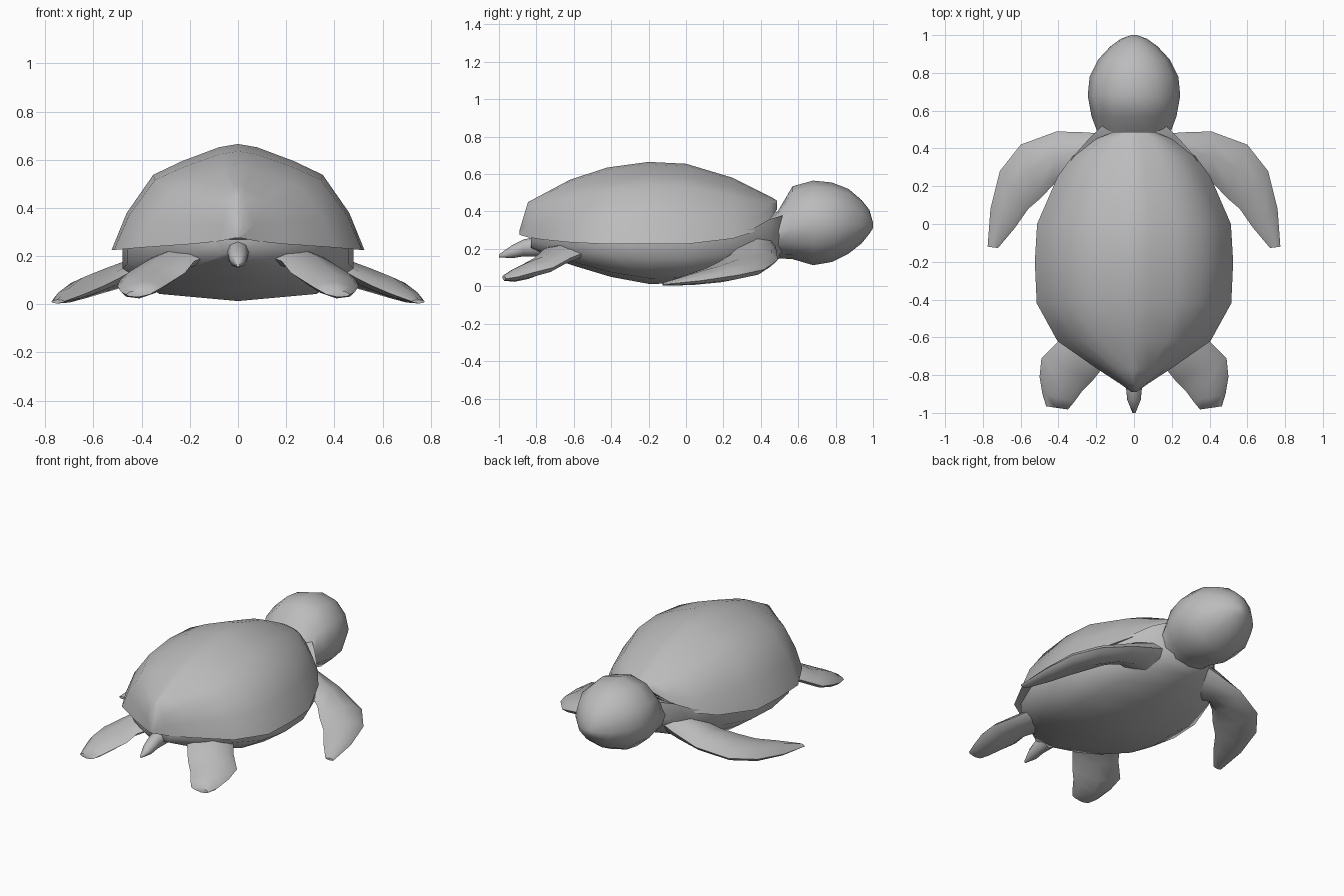
import bpy, bmesh, math
from mathutils import Vector

if "Cube" in bpy.data.objects:
    bpy.data.objects.remove(bpy.data.objects["Cube"])

skin = bpy.data.materials.new("grey")
skin.diffuse_color = (0.5, 0.5, 0.5, 1)
skin.use_nodes = True
skin.node_tree.nodes["Principled BSDF"].inputs["Base Color"].default_value = skin.diffuse_color


def loft(name, rings, angle=50, mirror=False):
    """Skin a list of equal-length closed rings and cap both ends."""
    bm = bmesh.new()
    rows = [[bm.verts.new(p) for p in ring] for ring in rings]
    n = len(rows[0])
    for a, b in zip(rows, rows[1:]):
        for i in range(n):
            j = (i + 1) % n
            bm.faces.new((a[i], a[j], b[j], b[i]))
    bm.faces.new(rows[0])
    bm.faces.new(rows[-1][::-1])
    bmesh.ops.recalc_face_normals(bm, faces=bm.faces[:])
    mesh = bpy.data.meshes.new(name)
    bm.to_mesh(mesh)
    bm.free()
    obj = bpy.data.objects.new(name, mesh)
    bpy.context.collection.objects.link(obj)
    mesh.materials.append(skin)
    if mirror:
        obj.modifiers.new("mirror", 'MIRROR')
    bpy.ops.object.select_all(action='DESELECT')
    obj.select_set(True)
    bpy.context.view_layer.objects.active = obj
    bpy.ops.object.shade_smooth_by_angle(angle=math.radians(angle))
    return obj


def oval(y, hw, zb, zm, zt, n=12):
    """Ring across y: widest at height zm, reaching zb below and zt above."""
    ring = []
    for i in range(n):
        a = 2 * math.pi * i / n
        s = math.sin(a)
        ring.append((hw * math.cos(a), y, zm + s * ((zt - zm) if s > 0 else (zm - zb))))
    return ring


def blade(lead, trail, thick):
    """Flat eight-sided flipper ring from leading to trailing edge."""
    a, b = Vector(lead), Vector(trail)
    shape = [(0, 0), (.12, .6), (.45, 1), (.85, .55), (1, 0), (.85, -.55), (.45, -1), (.12, -.6)]
    return [a.lerp(b, t) + Vector((0, 0, h * thick)) for t, h in shape]


# Domed shell: y, half width, rim height, crown height
arch = [(1, 0), (.88, .35), (.67, .71), (.44, .84), (.15, .97)]
arch = arch + [(0, 1)] + [(-x, z) for x, z in reversed(arch)]
shell = []
for y, hw, rim, top in [(-.89, .012, .275, .30), (-.845, .075, .262, .45), (-.77, .19, .25, .49),
                        (-.62, .405, .235, .57), (-.42, .515, .225, .635), (-.2, .525, .225, .665),
                        (0, .513, .225, .655), (.25, .405, .255, .58), (.36, .325, .29, .525),
                        (.45, .20, .36, .48), (.487, .11, .41, .458)]:
    ring = [(x * hw, y, rim + z * (top - rim)) for x, z in arch]
    ring += [(-.88 * hw, y, rim + .01), (.88 * hw, y, rim + .01)]
    shell.append(ring)
loft("shell", shell, 45)

# Belly and shoulders: a shallow keel with upright sides
keel = [(1, 1), (1, .55), (.68, .12), (0, 0), (-.68, .12), (-1, .55), (-1, 1)]
belly = []
for y, hw, bottom, top in [(-.83, .09, .20, .28), (-.72, .24, .15, .27), (-.6, .37, .11, .27),
                           (-.4, .46, .05, .26), (-.2, .48, .013, .26), (0, .47, .015, .26),
                           (.2, .41, .045, .28), (.36, .32, .085, .31), (.45, .24, .12, .36),
                           (.52, .17, .16, .38)]:
    belly.append([(x * hw, y, bottom + z * (top - bottom)) for x, z in keel])
loft("belly", belly, 60)

# Head with neck
head = [oval(*s) for s in [(.40, .20, .16, .25, .36), (.49, .195, .15, .29, .40),
                           (.57, .225, .145, .32, .535), (.68, .245, .113, .33, .565),
                           (.78, .235, .13, .33, .555), (.87, .19, .175, .33, .52),
                           (.94, .125, .23, .325, .46), (.98, .07, .28, .325, .41),
                           (1.0, .015, .31, .325, .34)]]
loft("head", head, 70)

# Front flippers sweep outward and back
front = [blade((.10, .47, .24), (.22, .20, .18), .10),
         blade((.25, .485, .19), (.36, .25, .17), .075),
         blade((.41, .49, .14), (.43, .205, .145), .055),
         blade((.60, .42, .09), (.49, .14, .11), .05),
         blade((.71, .28, .06), (.56, .08, .075), .045),
         blade((.76, .08, .03), (.63, -.02, .045), .03),
         blade((.775, -.12, .01), (.72, -.127, .012), .008)]
loft("front_flippers", front, 60, True)

# Rear flippers: short paddles
rear = [blade((.33, -.52, .19), (.12, -.70, .20), .05),
        blade((.40, -.62, .15), (.18, -.78, .18), .05),
        blade((.49, -.71, .10), (.22, -.83, .13), .045),
        blade((.50, -.81, .075), (.275, -.885, .095), .045),
        blade((.485, -.90, .05), (.315, -.94, .07), .035),
        blade((.465, -.965, .04), (.35, -.982, .05), .015)]
loft("rear_flippers", rear, 60, True)

# Tail
tail = [oval(*s, n=8) for s in [(-.78, .05, .16, .22, .27), (-.87, .042, .16, .21, .25),
                                (-.93, .036, .15, .185, .22), (-1.0, .008, .155, .162, .17)]]
loft("tail", tail, 60)
